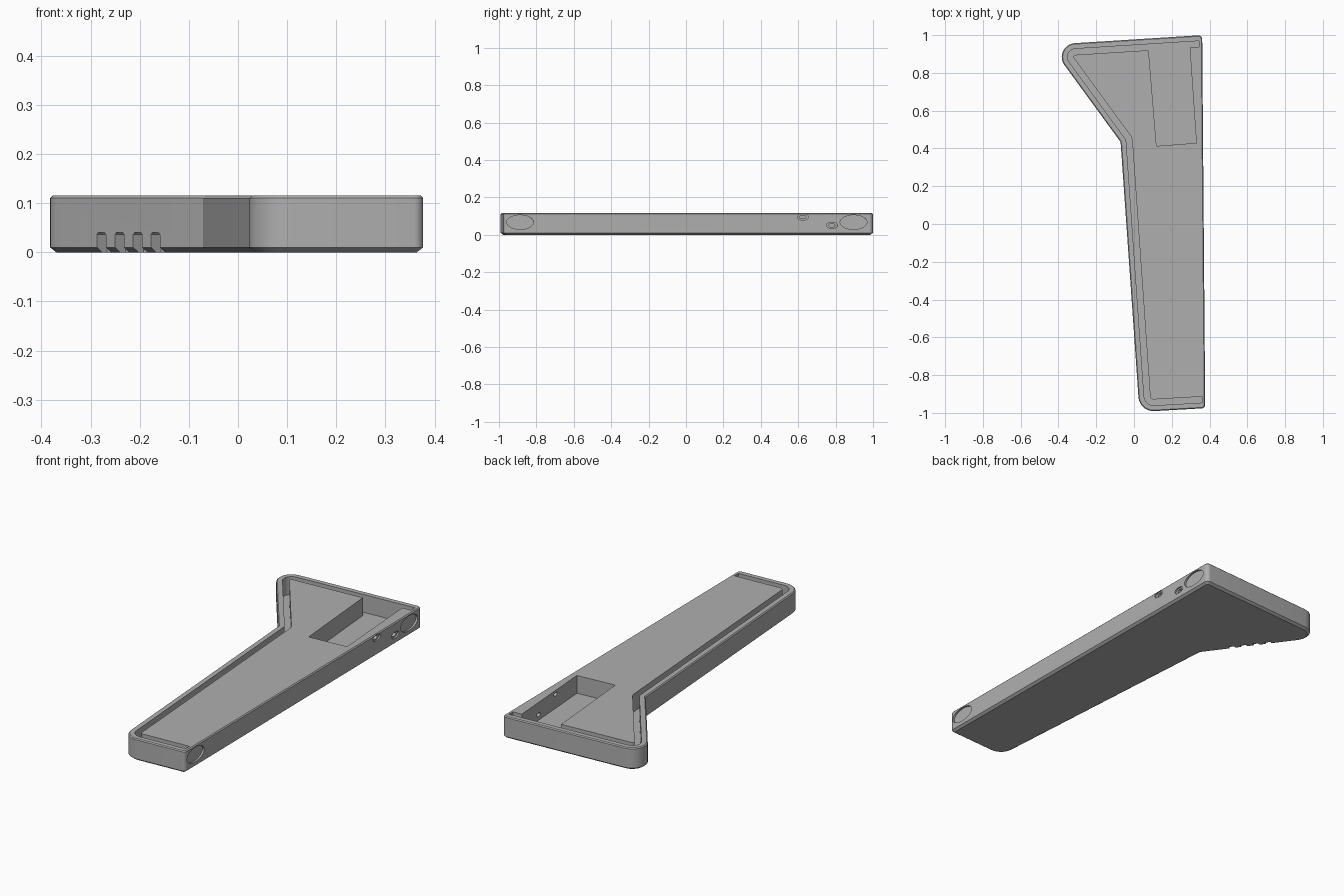
import bpy, bmesh, math
from mathutils import Vector, Matrix

if "Cube" in bpy.data.objects:
    bpy.data.objects.remove(bpy.data.objects["Cube"])

TOP = 0.115
FLOOR = 0.022
# Sharp corners, counter-clockwise, with fillet radii
CORNERS = [Vector(p) for p in ((0.361, 1.0), (-0.447, 0.949), (-0.071, 0.434),
                               (0.029, -0.995), (0.377, -0.975))]
RADII = [0.02, 0.073, 0.004, 0.08, 0.02]

grey = bpy.data.materials.new("plain grey")
grey.diffuse_color = (0.43, 0.43, 0.43, 1)
grey.use_nodes = True
grey.node_tree.nodes["Principled BSDF"].inputs["Base Color"].default_value = grey.diffuse_color


def inset(d, d_right=None):
    """Corners moved inward by d, with a separate distance for the right edge."""
    n = len(CORNERS)
    ds = [d] * (n - 1) + [d if d_right is None else d_right]
    lines = []
    for i in range(n):
        a, b = CORNERS[i], CORNERS[(i + 1) % n]
        u = (b - a).normalized()
        lines.append((a + Vector((-u.y, u.x)) * ds[i], u))
    out = []
    for i in range(n):
        (p, u), (q, v) = lines[i - 1], lines[i]
        w = q - p
        t = (w.x * v.y - w.y * v.x) / (u.x * v.y - u.y * v.x)
        out.append(p + u * t)
    return out


def fillet(a, p, b, r, n=10):
    u, v = (a - p).normalized(), (b - p).normalized()
    half = u.angle(v) / 2
    t = r / math.tan(half)
    c = p + (u + v).normalized() * (r / math.sin(half))
    s, e = p + u * t - c, p + v * t - c
    turn = e.angle_signed(s)
    return [c + Matrix.Rotation(turn * k / n, 2) @ s for k in range(n + 1)]


def rounded(pts, d):
    out = []
    for i, p in enumerate(pts):
        r = RADII[i] + d if i == 2 else max(RADII[i] - d, 0.004)
        out.append(fillet(pts[i - 1], p, pts[(i + 1) % len(pts)], r))
    return out


def loft(name, rings):
    """Solid from stacked (z, outline) rings."""
    bm = bmesh.new()
    loops = [[bm.verts.new((p[0], p[1], z)) for p in pts] for z, pts in rings]
    n = len(loops[0])
    for lo, hi in zip(loops, loops[1:]):
        for i in range(n):
            j = (i + 1) % n
            bm.faces.new((lo[i], lo[j], hi[j], hi[i]))
    bm.faces.new(loops[0][::-1])
    bm.faces.new(loops[-1])
    bmesh.ops.recalc_face_normals(bm, faces=bm.faces)
    me = bpy.data.meshes.new(name)
    bm.to_mesh(me)
    bm.free()
    ob = bpy.data.objects.new(name, me)
    ob.data.materials.append(grey)
    bpy.context.collection.objects.link(ob)
    return ob


def cut(body, tool):
    bpy.context.view_layer.objects.active = body
    m = body.modifiers.new("cut", 'BOOLEAN')
    m.operation = 'DIFFERENCE'
    m.solver = 'EXACT'
    m.object = tool
    bpy.ops.object.modifier_apply(modifier=m.name)
    bpy.data.objects.remove(tool)


def flat(d):
    return [p for arc in rounded(inset(d), d) for p in arc]


# Body with chamfered bottom and top edges
body = loft("tray_body", [(0, flat(0.013)), (0.01, flat(0)),
                          (TOP - 0.005, flat(0)), (TOP, flat(0.005))])


# Channel following the rim on every side but the right
def chain(d):
    pts = inset(d, 0.017)
    arcs = rounded(pts, d)
    return [pts[0]] + arcs[1] + arcs[2] + arcs[3] + [pts[4]]


channel = chain(0.03) + chain(0.062)[::-1]
cut(body, loft("channel_cutter", [(FLOOR, channel), (0.2, channel)]))

# Pocket opening into the channel
pocket = [(0.119, 0.413), (0.33, 0.429), (0.294, 0.95), (0.076, 0.937)]
cut(body, loft("pocket_cutter", [(FLOOR, pocket), (0.2, pocket)]))

# Oval recesses and countersunk holes in the right side
right = (CORNERS[0] - CORNERS[4]).normalized()


def oval_cut(y, z, ry, rz, depth):
    x = 0.369 - 0.0081 * y
    ring = [(rz * math.cos(2 * math.pi * k / 32), ry * math.sin(2 * math.pi * k / 32))
            for k in range(32)]
    tool = loft("oval_cutter", [(-depth, ring), (0.05, ring)])
    axis = Vector((right.y, -right.x, 0))
    side = Vector((right.x, right.y, 0))
    rot = Matrix((Vector((0, 0, -1)), side, axis)).transposed().to_4x4()
    tool.data.transform(Matrix.Translation((x, y, z)) @ rot)
    cut(body, tool)


for y in (-0.887, 0.896):
    oval_cut(y, 0.067, 0.072, 0.038, 0.01)
for y, z in ((0.625, 0.095), (0.78, 0.05)):
    oval_cut(y, z, 0.03, 0.0165, 0.008)
    oval_cut(y, z, 0.016, 0.009, 0.09)

# Four vent slots at the foot of the slanted wall
a, b = CORNERS[1], CORNERS[2]
along = (b - a).normalized()
inward = Vector((-along.y, along.x))
for x in (-0.278, -0.241, -0.204, -0.168):
    p = a + along * ((x - a.x) / along.x)

    def slot(w):
        return [p + along * s * w + inward * t
                for s, t in ((-1, -0.03), (1, -0.03), (1, 0.026), (-1, 0.026))]
    cut(body, loft("slot_cutter", [(-0.02, slot(0.0155)), (0.036, slot(0.0155)),
                                   (0.04, slot(0.011))]))

# Smooth the rounded corners, keep edges crisp
bpy.ops.object.select_all(action='DESELECT')
body.select_set(True)
bpy.context.view_layer.objects.active = body
bpy.ops.object.shade_smooth_by_angle(angle=math.radians(25))
